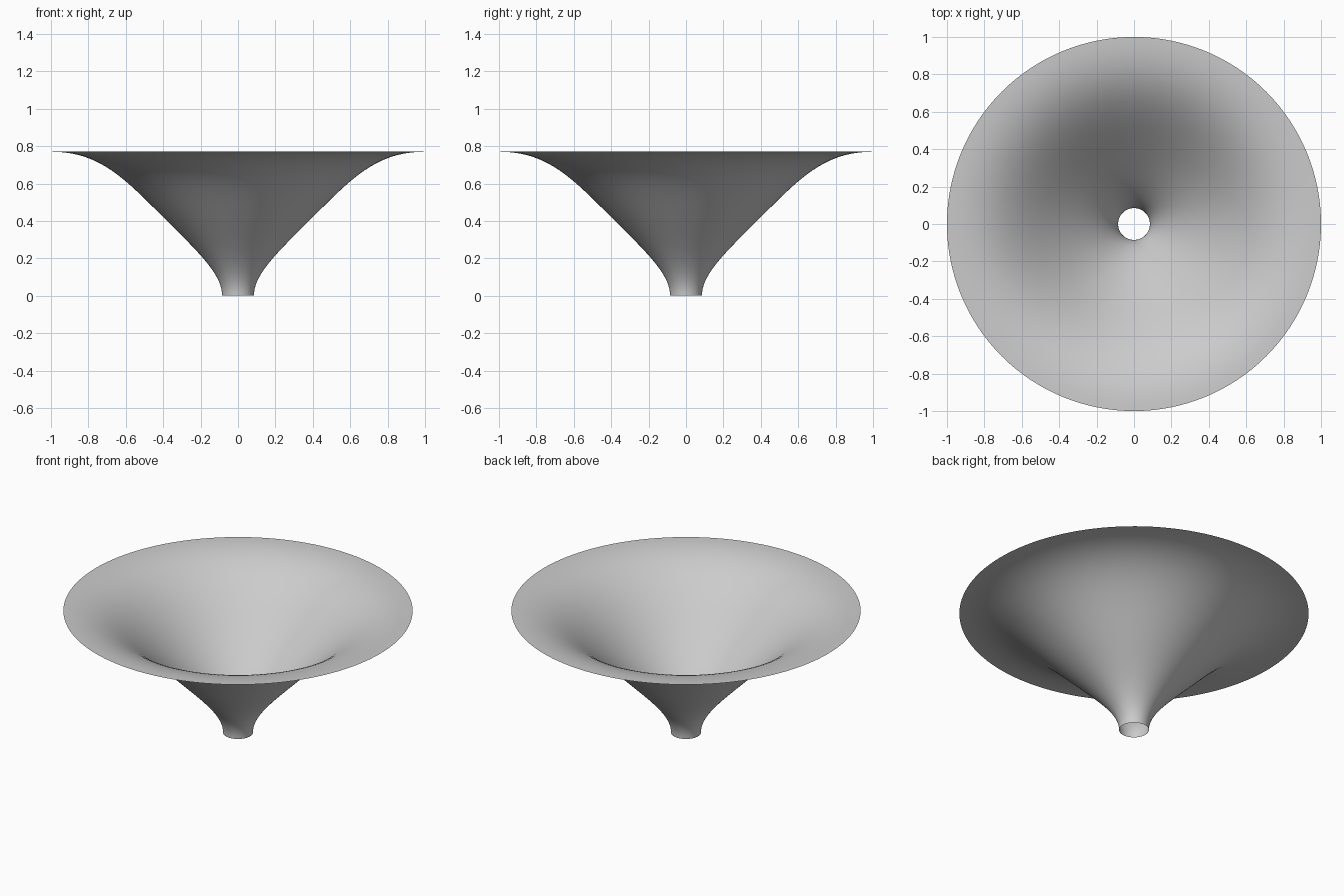
import bpy
import bmesh
import math
from mathutils import Vector, geometry

cube = bpy.data.objects.get("Cube")
if cube:
    bpy.data.objects.remove(cube, do_unlink=True)

SIDES = 128
STEPS = 20

# Material
grey = bpy.data.materials.new("light_grey")
grey.use_nodes = True
colour = (0.6, 0.6, 0.6, 1.0)
grey.diffuse_color = colour
grey.node_tree.nodes["Principled BSDF"].inputs["Base Color"].default_value = colour

# Flared profile: narrow neck curving out to a straight cone, then to a flat rim
neck_end = Vector((0.085, 0, 0))
middle = Vector((0.42, 0, 0.44))
rim_end = Vector((1, 0, 0.77))
slope = Vector((0.2, 0, 0.2))
lower = geometry.interpolate_bezier(
    neck_end, neck_end + Vector((0, 0, 0.12)), middle - slope, middle, STEPS)
upper = geometry.interpolate_bezier(
    middle, middle + slope, rim_end - Vector((0.25, 0, 0)), rim_end, STEPS)
profile = lower + upper[1:]

# Funnel: the open profile turned about the vertical axis
bm = bmesh.new()
verts = [bm.verts.new(p) for p in profile]
edges = [bm.edges.new(pair) for pair in zip(verts, verts[1:])]
bmesh.ops.spin(bm, geom=verts + edges, cent=(0, 0, 0), axis=(0, 0, 1),
               angle=math.tau, steps=SIDES, use_duplicate=False)
bmesh.ops.remove_doubles(bm, verts=bm.verts, dist=0.0001)

# Faces point up into the bowl
bm.normal_update()
bmesh.ops.reverse_faces(bm, faces=[f for f in bm.faces if f.normal.z < 0])
for face in bm.faces:
    face.smooth = True

mesh = bpy.data.meshes.new("funnel")
bm.to_mesh(mesh)
bm.free()
mesh.materials.append(grey)
funnel = bpy.data.objects.new("funnel", mesh)
bpy.context.collection.objects.link(funnel)
